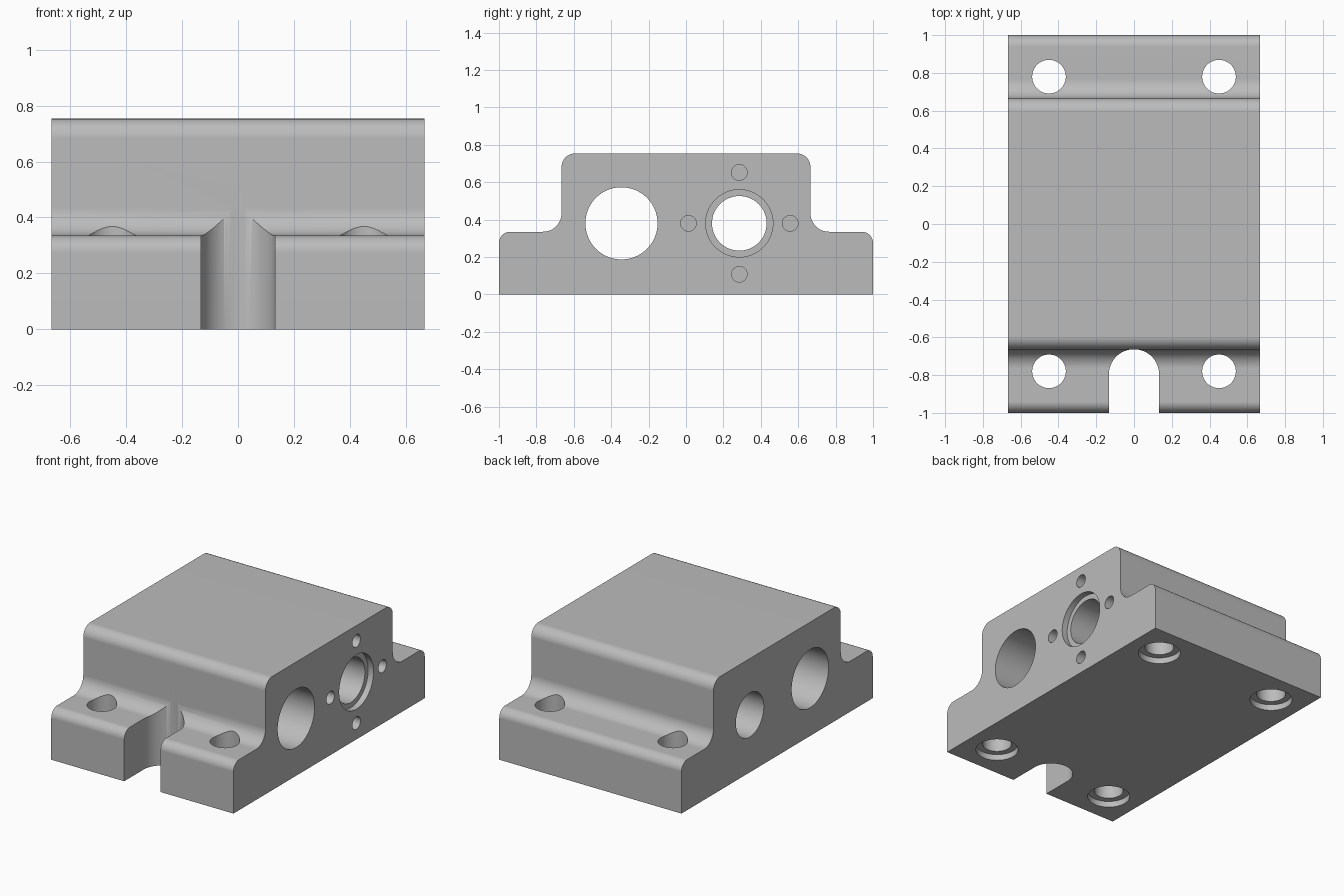
import bpy, bmesh
from math import pi, cos, sin, radians
from mathutils import Matrix, Vector

cube = bpy.data.objects.get("Cube")
if cube:
    bpy.data.objects.remove(cube, do_unlink=True)

HALF_W, STEP_Z, TOP_Z, WALL_Y = 0.667, 0.335, 0.753, 0.665
BORE_Z = 0.38

grey = bpy.data.materials.new("machined_grey")
grey.use_nodes = True
colour = (0.5, 0.5, 0.5, 1)
grey.diffuse_color = colour
grey.node_tree.nodes["Principled BSDF"].inputs["Base Color"].default_value = colour


def arc(cy, cz, r, start, end, n=12):
    """Points of an arc in the side profile, angles in degrees."""
    angles = [radians(start + (end - start) * i / n) for i in range(n + 1)]
    return [(cy + r * cos(a), cz + r * sin(a)) for a in angles]


def prism(name, points, offset):
    """Extrude a closed outline of 3D points along the offset vector."""
    bm = bmesh.new()
    face = bm.faces.new([bm.verts.new(p) for p in points])
    ext = bmesh.ops.extrude_face_region(bm, geom=[face])
    verts = [g for g in ext["geom"] if isinstance(g, bmesh.types.BMVert)]
    bmesh.ops.translate(bm, verts=verts, vec=Vector(offset))
    bmesh.ops.recalc_face_normals(bm, faces=bm.faces)
    mesh = bpy.data.meshes.new(name)
    bm.to_mesh(mesh)
    bm.free()
    mesh.materials.append(grey)
    obj = bpy.data.objects.new(name, mesh)
    bpy.context.collection.objects.link(obj)
    return obj


def drill(centre, r, axis, lo, hi, sides=64):
    """Cylindrical cutter along X or Z, between lo and hi on that axis."""
    ring = [(r * cos(2 * pi * i / sides), r * sin(2 * pi * i / sides)) for i in range(sides)]
    a, b = centre
    if axis == "X":
        pts, off = [(lo, a + u, b + v) for u, v in ring], (hi - lo, 0, 0)
    else:
        pts, off = [(a + u, b + v, lo) for u, v in ring], (0, 0, hi - lo)
    return prism("hole_cutter", pts, off)


# Stepped body: half profile with rounded corners and concave fillet, mirrored
half = [(1, 0)]
half += arc(0.94, STEP_Z - 0.06, 0.06, 0, 90)
half += arc(WALL_Y + 0.1, STEP_Z + 0.1, 0.1, 270, 180)
half += arc(WALL_Y - 0.07, TOP_Z - 0.07, 0.07, 0, 90)
profile = half + [(-y, z) for y, z in reversed(half)]
body = prism("housing_block", [(-HALF_W, y, z) for y, z in profile], (2 * HALF_W, 0, 0))

cutters = []

# Cross bores, with a shallow recess and four screw holes on one side
port_y = 0.285
cutters.append(drill((-0.345, BORE_Z), 0.193, "X", -1, 1))
cutters.append(drill((port_y, BORE_Z), 0.146, "X", -1, 1))
cutters.append(drill((port_y, BORE_Z), 0.18, "X", HALF_W - 0.04, 1))
for i in range(4):
    a = i * pi / 2
    centre = (port_y + 0.272 * cos(a), BORE_Z + 0.272 * sin(a))
    cutters.append(drill(centre, 0.042, "X", HALF_W - 0.15, 1, 32))

# Mounting holes, counterbored from below
for x in (-0.45, 0.45):
    for y in (-0.78, 0.78):
        cutters.append(drill((x, y), 0.089, "Z", -0.5, 0.6))
        cutters.append(drill((x, y), 0.13, "Z", -0.5, 0.04))

# Round-ended slot in the front flange
slot = [(x, y, -0.5) for x, y in arc(0, -0.796, 0.133, 0, 180, 32)]
slot += [(-0.133, -1.2, -0.5), (0.133, -1.2, -0.5)]
cutters.append(prism("slot_cutter", slot, (0, 0, 1.0)))

# Cut everything out of the body
bpy.ops.object.select_all(action="DESELECT")
bpy.context.view_layer.objects.active = body
body.select_set(True)
for c in cutters:
    mod = body.modifiers.new("cut", "BOOLEAN")
    mod.operation = "DIFFERENCE"
    mod.solver = "EXACT"
    mod.object = c
    bpy.ops.object.modifier_apply(modifier=mod.name)
    bpy.data.objects.remove(c, do_unlink=True)

# Smooth the rounds, keep the machined edges crisp
bpy.ops.object.shade_smooth_by_angle(angle=radians(30))
weighted = body.modifiers.new("weighted_normals", "WEIGHTED_NORMAL")
weighted.keep_sharp = True
